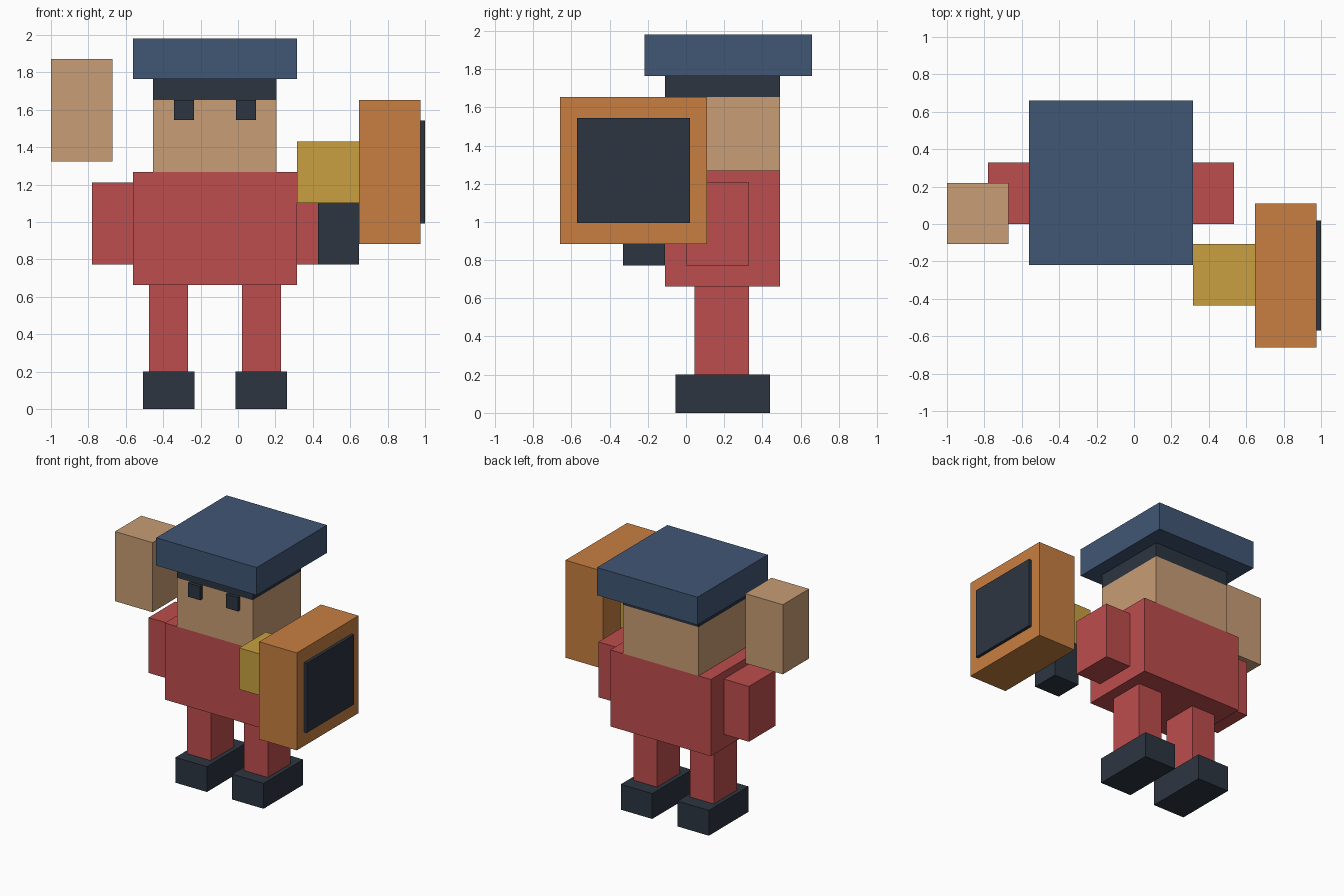
import bpy

if "Cube" in bpy.data.objects:
    bpy.data.objects.remove(bpy.data.objects["Cube"])


def material(name, rgb):
    """Flat material from 0-255 display values, converted to linear."""
    m = bpy.data.materials.new(name)
    lin = [((c / 255 + 0.055) / 1.055) ** 2.4 for c in rgb]
    m.diffuse_color = (*lin, 1)
    m.use_nodes = True
    m.node_tree.nodes["Principled BSDF"].inputs["Base Color"].default_value = m.diffuse_color
    return m


RED = material("red_cloth", (190, 77, 77))
SKIN = material("skin", (200, 157, 117))
NAVY = material("navy_cap", (65, 86, 117))
DARK = material("charcoal", (44, 53, 64))
ORANGE = material("orange_case", (200, 127, 65))
GOLD = material("gold_handle", (200, 160, 65))


def box(name, x, y, z, mat):
    """Box spanning the given (min, max) range on each axis."""
    bpy.ops.mesh.primitive_cube_add(size=1, location=[sum(r) / 2 for r in (x, y, z)])
    ob = bpy.context.object
    ob.name = name
    ob.scale = [r[1] - r[0] for r in (x, y, z)]
    bpy.ops.object.transform_apply(location=False, rotation=False, scale=True)
    ob.data.materials.append(mat)
    return ob


MID = -0.123  # the body's centre line


def pair(name, inner, outer, y, z, mat):
    """Two boxes mirrored about the body's centre line."""
    box("left_" + name, (MID - outer, MID - inner), y, z, mat)
    box("right_" + name, (MID + inner, MID + outer), y, z, mat)


# Legs and boots
pair("boot", 0.11, 0.385, (-0.055, 0.44), (0, 0.2), DARK)
pair("leg", 0.145, 0.352, (0.045, 0.33), (0.2, 0.663), RED)

# Torso and upper arms
box("torso", (-0.562, 0.316), (-0.11, 0.493), (0.663, 1.268), RED)
pair("arm", 0.439, 0.658, (0, 0.33), (0.773, 1.21), RED)

# Head, hair band, eyes and cap
box("head", (-0.455, 0.206), (-0.11, 0.493), (1.268, 1.653), SKIN)
box("hair_band", (-0.455, 0.206), (-0.11, 0.493), (1.653, 1.763), DARK)
pair("eye", 0.112, 0.218, (-0.137, -0.11), (1.545, 1.653), DARK)
box("cap", (-0.562, 0.316), (-0.218, 0.66), (1.763, 1.982), NAVY)

# Raised bare hand
box("raised_hand", (-1.0, -0.672), (-0.107, 0.22), (1.322, 1.872), SKIN)

# Gloved hand, handle and the case it carries
box("glove", (0.427, 0.647), (-0.33, -0.11), (0.773, 1.102), DARK)
box("handle", (0.316, 0.647), (-0.435, -0.107), (1.102, 1.43), GOLD)
box("case", (0.647, 0.976), (-0.66, 0.11), (0.883, 1.653), ORANGE)
box("case_panel", (0.976, 1.0), (-0.57, 0.02), (0.993, 1.543), DARK)
